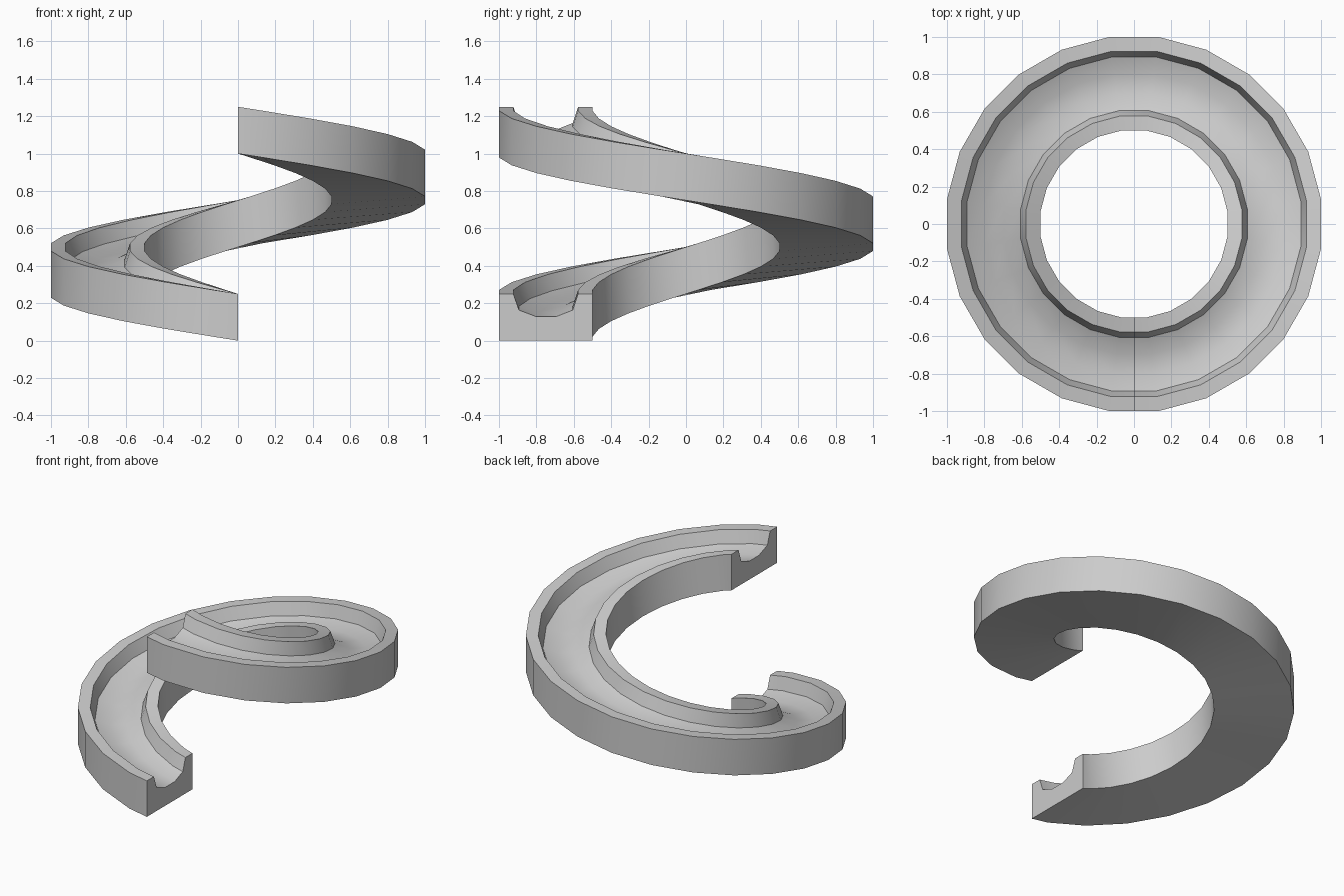
import bpy, bmesh, math

if "Cube" in bpy.data.objects:
    bpy.data.objects.remove(bpy.data.objects["Cube"])

TURN_RISE = 1.0
STEPS = 24

# Channel cross-section: (radius, height above the underside)
profile = [(1.0, 0.0), (1.0, 0.25), (0.923, 0.25), (0.893, 0.163), (0.80, 0.128),
           (0.695, 0.128), (0.606, 0.163), (0.577, 0.25), (0.5, 0.25), (0.5, 0.0)]

# Full steps with a half step at each end, clockwise from the front
fractions = [0.0] + [(i + 0.5) / STEPS for i in range(STEPS)] + [1.0]
corner = 1 / math.cos(math.pi / STEPS)

# Sweep the profile along one helix turn
bm = bmesh.new()
rings = []
for f in fractions:
    a = -math.pi / 2 - 2 * math.pi * f
    k = 1.0 if f in (0.0, 1.0) else corner
    rings.append([bm.verts.new((r * k * math.cos(a), r * k * math.sin(a), z + TURN_RISE * f))
                  for r, z in profile])
n = len(profile)
for a, b in zip(rings, rings[1:]):
    for i in range(n):
        j = (i + 1) % n
        bm.faces.new((a[i], a[j], b[j], b[i]))

# Flat end caps
bm.faces.new(rings[0])
bm.faces.new(rings[-1][::-1])
bmesh.ops.recalc_face_normals(bm, faces=bm.faces)

mesh = bpy.data.meshes.new("spiral_channel")
bm.to_mesh(mesh)
bm.free()
obj = bpy.data.objects.new("spiral_channel", mesh)
bpy.context.collection.objects.link(obj)

# Smooth along the sweep, crisp rims
bpy.context.view_layer.objects.active = obj
obj.select_set(True)
bpy.ops.object.shade_smooth_by_angle(angle=math.radians(40))
